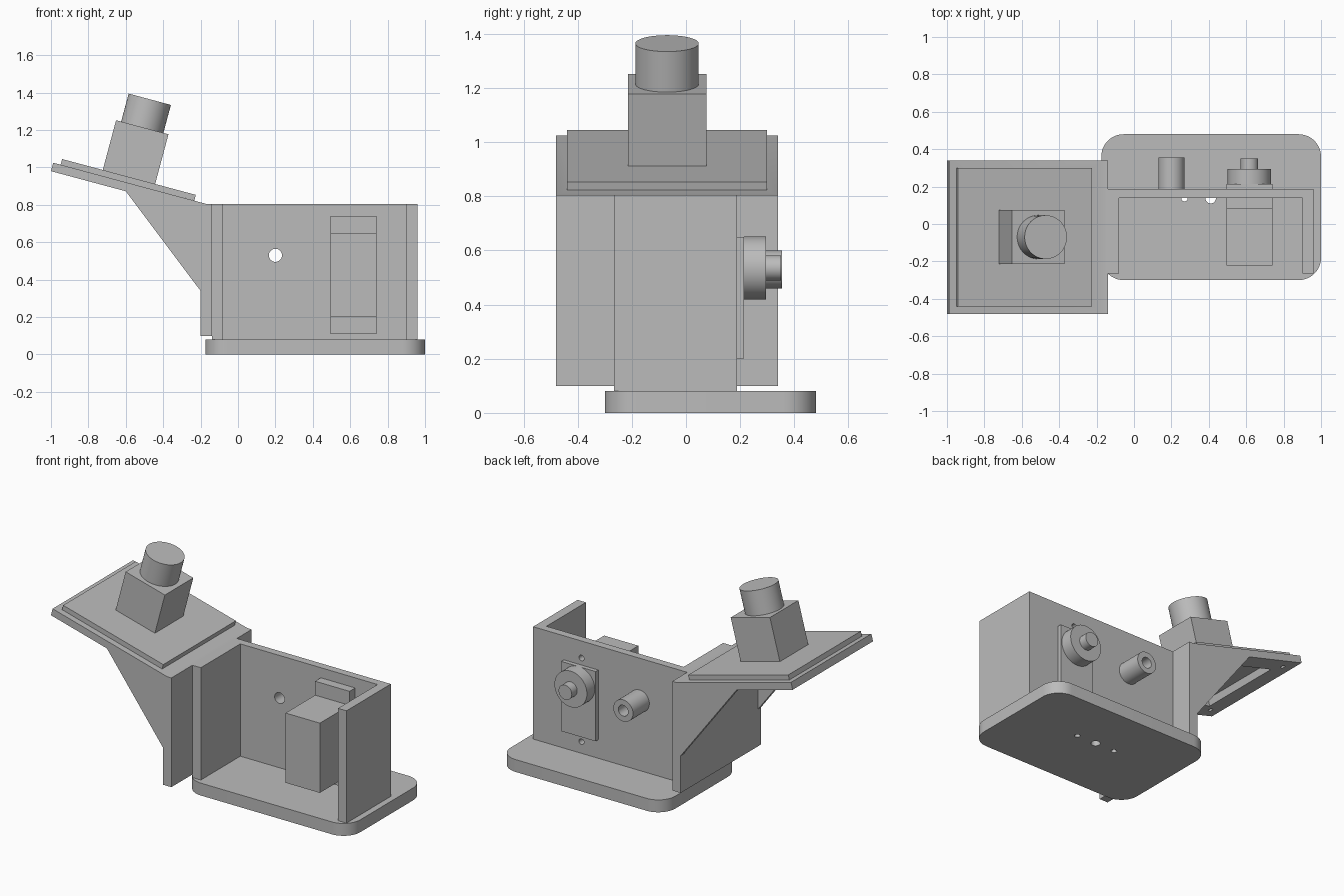
import bpy, bmesh, math
from mathutils import Matrix, Vector

if "Cube" in bpy.data.objects:
    bpy.data.objects.remove(bpy.data.objects["Cube"], do_unlink=True)

grey = bpy.data.materials.new("plain_grey")
grey.use_nodes = True
COLOUR = (0.5, 0.5, 0.5, 1)
grey.diffuse_color = COLOUR
grey.node_tree.nodes["Principled BSDF"].inputs["Base Color"].default_value = COLOUR

# Sloping frame: origin at the middle of the mount plate's top
TILT = Matrix.Translation((-0.583, -0.07, 0.949)) @ Matrix.Rotation(math.radians(15), 4, 'Y')
FLAT = Matrix.Identity(4)


def finish(name, bm, frame=FLAT):
    bmesh.ops.transform(bm, matrix=frame, verts=bm.verts)
    bmesh.ops.recalc_face_normals(bm, faces=bm.faces)
    mesh = bpy.data.meshes.new(name)
    bm.to_mesh(mesh)
    bm.free()
    mesh.materials.append(grey)
    ob = bpy.data.objects.new(name, mesh)
    bpy.context.collection.objects.link(ob)
    return ob


def box(name, x, y, z, frame=FLAT):
    bm = bmesh.new()
    bmesh.ops.create_cube(bm, size=1)
    for v in bm.verts:
        v.co = [r[0] if c < 0 else r[1] for c, r in zip(v.co, (x, y, z))]
    return finish(name, bm, frame)


def cylinder(name, start, length, radius, axis='Z', frame=FLAT):
    bm = bmesh.new()
    bmesh.ops.create_cone(bm, cap_ends=True, segments=48, radius1=radius,
                          radius2=radius, depth=length)
    turn = Matrix.Rotation(-math.pi / 2, 4, 'X') if axis == 'Y' else FLAT
    place = Matrix.Translation(start) @ turn @ Matrix.Translation((0, 0, length / 2))
    return finish(name, bm, frame @ place)


def prism(name, points, offset):
    """Extrude a closed outline along the offset vector."""
    bm = bmesh.new()
    face = bm.faces.new([bm.verts.new(p) for p in points])
    extruded = bmesh.ops.extrude_face_region(bm, geom=[face])["geom"]
    bmesh.ops.translate(bm, vec=offset,
                        verts=[g for g in extruded if isinstance(g, bmesh.types.BMVert)])
    return finish(name, bm)


def cut(target, *cutters):
    for cutter in cutters:
        cutter.hide_render = True
        mod = target.modifiers.new("cut", 'BOOLEAN')
        mod.operation = 'DIFFERENCE'
        mod.solver = 'EXACT'
        mod.object = cutter
        bpy.context.view_layer.objects.active = target
        bpy.ops.object.modifier_apply(modifier=mod.name)
        bpy.data.objects.remove(cutter, do_unlink=True)


# Rounded base with three mounting holes
R = 0.12
outline = []
for cx, cy, first in ((1 - R, 0.48 - R, 0), (-0.175 + R, 0.48 - R, 90),
                      (-0.175 + R, -0.3 + R, 180), (1 - R, -0.3 + R, 270)):
    for i in range(13):
        a = math.radians(first + i * 7.5)
        outline.append((cx + R * math.cos(a), cy + R * math.sin(a), 0))
base = prism("base_plate", outline, Vector((0, 0, 0.08)))
cut(base, *[cylinder("hole", (x, 0.138, -0.1), 0.3, r)
            for x, r in ((0.27, 0.017), (0.41, 0.028), (0.55, 0.017))])

# Open three-sided housing
housing = prism("housing", [(x, y, 0.08) for x, y in (
    (-0.14, -0.265), (-0.08, -0.265), (-0.08, 0.138), (0.9, 0.138),
    (0.9, -0.265), (0.96, -0.265), (0.96, 0.188), (-0.14, 0.188))], Vector((0, 0, 0.725)))
cut(housing, cylinder("hole", (0.2, 0, 0.53), 0.4, 0.035, 'Y'),
    *[cylinder("hole", (0.615, 0, z), 0.4, 0.018, 'Y') for z in (0.155, 0.695)])

# Hollow spout behind the housing
spout = cylinder("rear_tube", (0.2, 0.188, 0.53), 0.167, 0.07, 'Y')
cut(spout, cylinder("hole", (0.2, 0.1, 0.53), 0.4, 0.035, 'Y'))

# Servo motor through the back wall
box("servo_body", (0.495, 0.74), (-0.222, 0.215), (0.2, 0.65))
box("servo_flange", (0.495, 0.74), (0.08, 0.138), (0.11, 0.74))
cylinder("servo_gear_cap", (0.617, 0.215, 0.535), 0.08, 0.116, 'Y')
cylinder("servo_shaft", (0.617, 0.295, 0.535), 0.056, 0.047, 'Y')

# Bracket: upright plate bent into a sloping frame with an open window
bracket = prism("bracket", [(x, -0.48, z) for x, z in (
    (-0.14, 0.1), (-0.14, 0.805), (-0.17, 0.805), (-0.988, 1.025),
    (-1, 0.98), (-0.2, 0.765), (-0.2, 0.1))], Vector((0, 0.82, 0)))
cut(bracket, box("window", (-0.28, 0.28), (-0.28, 0.28), (-0.2, 0.1), TILT),
    *[cylinder("hole", (u, v, -0.2), 0.3, 0.014, 'Z', TILT)
      for u in (-0.33, 0.33) for v in (-0.33, 0.33)])
for side, y in (("front", -0.48), ("back", 0.31)):
    prism(side + "_gusset", [(-0.6, y, 0.8725), (-0.2, y, 0.765), (-0.2, y, 0.34)],
          Vector((0, 0.03, 0)))

# Sloping mount plate with camera head
box("mount_plate", (-0.37, 0.37), (-0.37, 0.37), (-0.032, 0), TILT)
box("head_block", (-0.145, 0.145), (-0.145, 0.145), (0, 0.275), TILT)
cylinder("head_barrel", (0, 0, 0.275), 0.155, 0.117, 'Z', TILT)

# Smooth round sides, keep sharp edges
bpy.ops.object.select_all(action='DESELECT')
for ob in bpy.context.collection.objects:
    if ob.type == 'MESH' and grey.name in ob.data.materials:
        ob.select_set(True)
        bpy.context.view_layer.objects.active = ob
bpy.ops.object.shade_smooth_by_angle(angle=math.radians(30))
